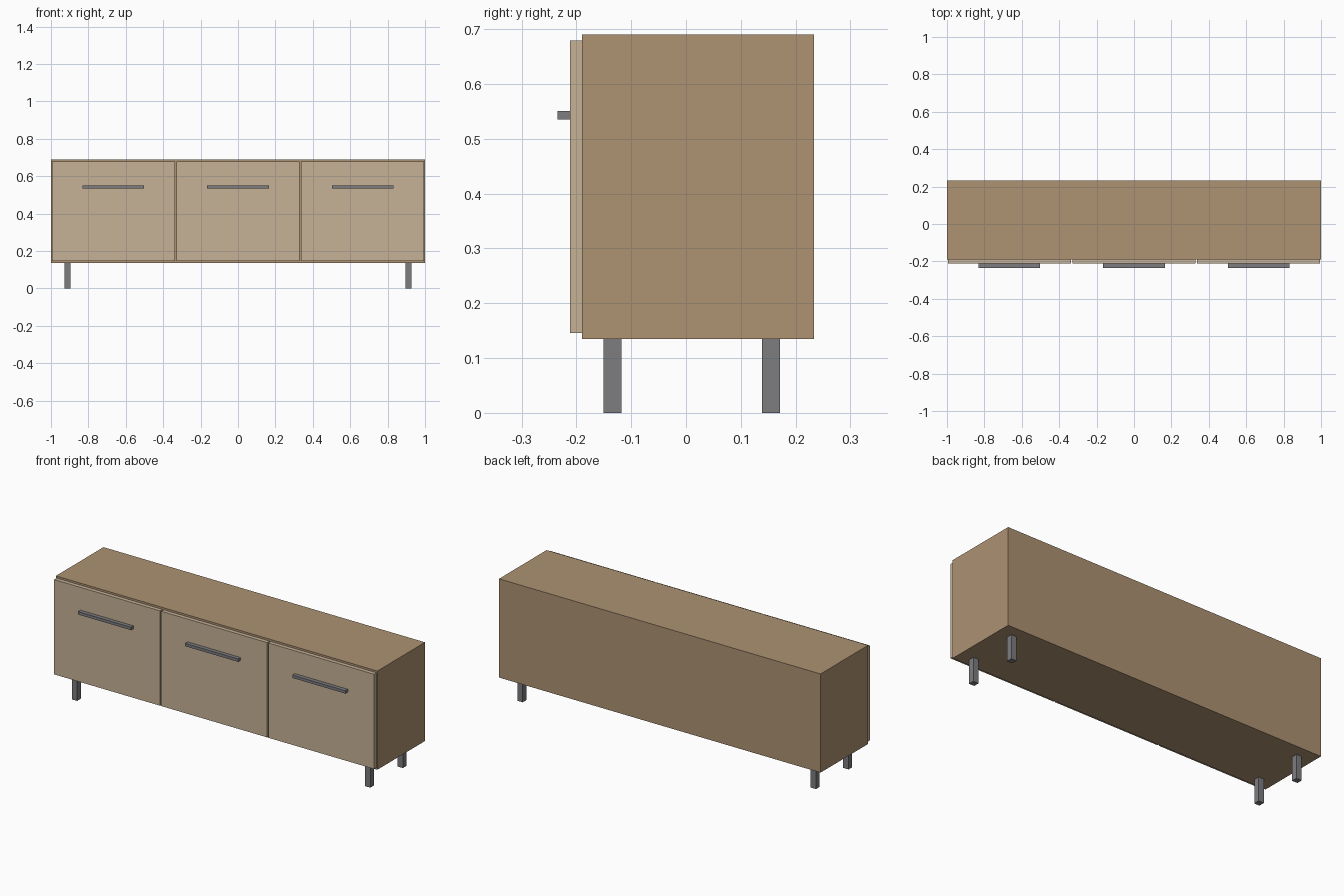
import bpy

cube = bpy.data.objects.get("Cube")
if cube:
    bpy.data.objects.remove(cube, do_unlink=True)


def material(name, color):
    mat = bpy.data.materials.new(name)
    mat.use_nodes = True
    mat.diffuse_color = (*color, 1)
    bsdf = next(n for n in mat.node_tree.nodes if n.type == "BSDF_PRINCIPLED")
    bsdf.inputs["Base Color"].default_value = (*color, 1)
    return mat


def box(name, x, y, z, mat):
    """Axis-aligned box from (low, high) extents on each axis."""
    bpy.ops.mesh.primitive_cube_add(size=1)
    obj = bpy.context.object
    obj.name = name
    for v in obj.data.vertices:
        v.co = [lo if c < 0 else hi for c, (lo, hi) in zip(v.co, (x, y, z))]
    obj.data.materials.append(mat)
    return obj


wood = material("brown wood", (0.418, 0.287, 0.171))
pale = material("pale wood", (0.565, 0.445, 0.305))
metal = material("grey metal", (0.205, 0.205, 0.22))

# Cabinet body
BOTTOM, TOP = 0.135, 0.69
FRONT, BACK = -0.19, 0.233
DOOR_FRONT = -0.212
box("cabinet_body", (-1, 1), (FRONT, BACK), (BOTTOM, TOP), wood)

# Three door fronts, each with a bar handle
for side, cx in (("right", -2 / 3), ("middle", 0), ("left", 2 / 3)):
    box(side + "_door", (cx - 0.329, cx + 0.329), (DOOR_FRONT, FRONT),
        (BOTTOM + 0.011, TOP - 0.011), pale)
    box(side + "_handle", (cx - 0.165, cx + 0.165), (-0.234, DOOR_FRONT),
        (0.535, 0.551), metal)

# Four square legs
LEG = 0.0165
for side, cx in (("right", -0.912), ("left", 0.912)):
    for end, cy in (("front", -0.134), ("back", 0.155)):
        box(f"{end}_{side}_leg", (cx - LEG, cx + LEG), (cy - LEG, cy + LEG),
            (0, BOTTOM), metal)
